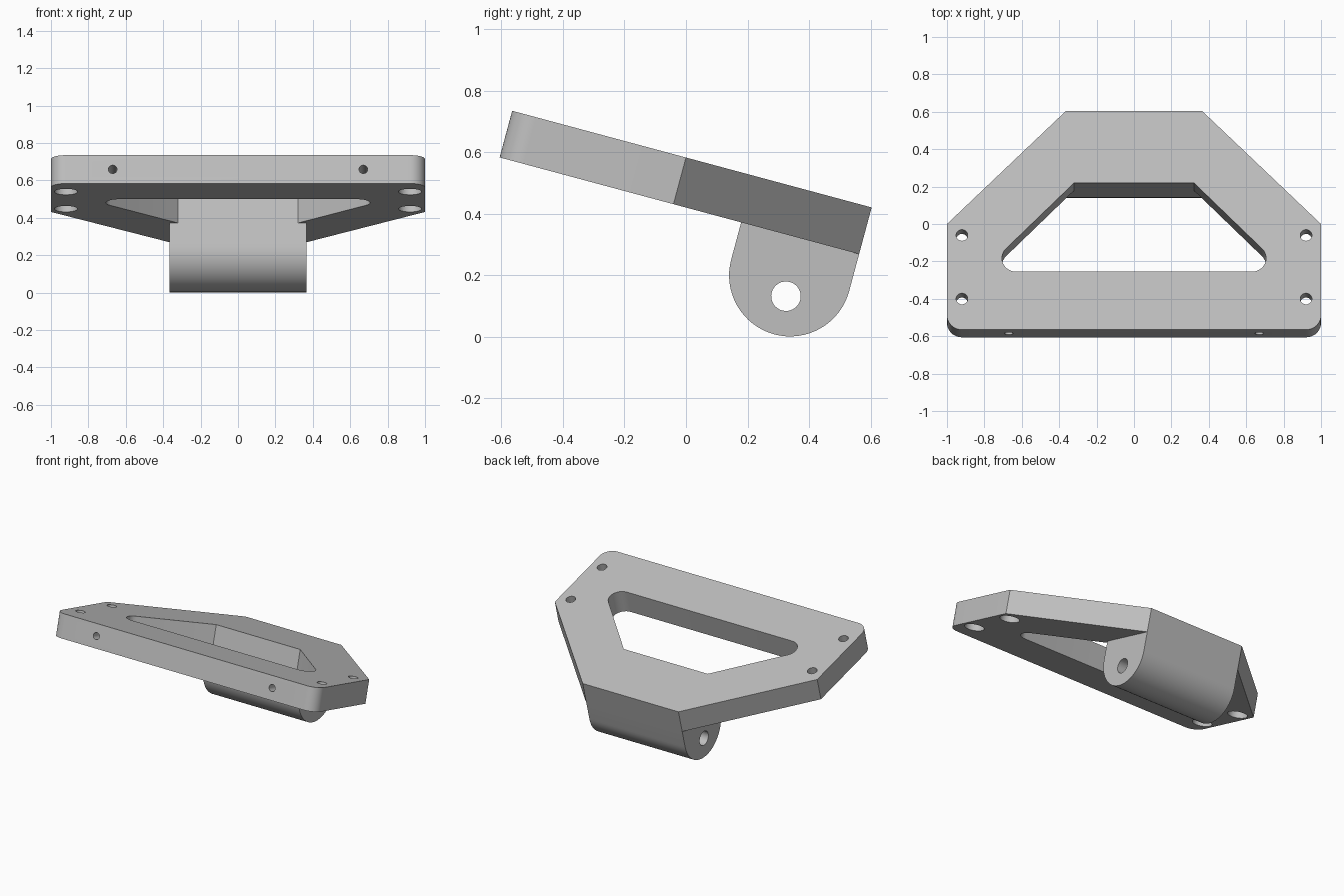
import bpy, bmesh
from math import radians, cos, sin
from mathutils import Matrix, Vector

if "Cube" in bpy.data.objects:
    bpy.data.objects.remove(bpy.data.objects["Cube"], do_unlink=True)

THICK = 0.157
# Plate frame: y runs back along the plate, z is its normal, origin on the top front edge
TILT = Matrix.Translation((0, -0.565, 0.735)) @ Matrix.Rotation(radians(-15.05), 4, "X")

grey = bpy.data.materials.new("light_grey")
grey.use_nodes = True
COLOUR = (0.52, 0.52, 0.52, 1)
grey.diffuse_color = COLOUR
grey.node_tree.nodes["Principled BSDF"].inputs["Base Color"].default_value = COLOUR


def arc(cx, cy, r, start, end, steps=12):
    angles = [radians(start + (end - start) * i / steps) for i in range(steps + 1)]
    return [(cx + r * cos(a), cy + r * sin(a)) for a in angles]


def mirrored(half):
    return half + [(-x, y) for x, y in reversed(half)]


def prism(name, points, direction):
    """Extrude a closed loop of 3D points along a direction."""
    bm = bmesh.new()
    face = bm.faces.new([bm.verts.new(p) for p in points])
    new = bmesh.ops.extrude_face_region(bm, geom=[face])["geom"]
    verts = [v for v in new if isinstance(v, bmesh.types.BMVert)]
    bmesh.ops.translate(bm, verts=verts, vec=Vector(direction))
    bmesh.ops.recalc_face_normals(bm, faces=bm.faces)
    bm.transform(TILT)
    mesh = bpy.data.meshes.new(name)
    bm.to_mesh(mesh)
    bm.free()
    obj = bpy.data.objects.new(name, mesh)
    mesh.materials.append(grey)
    bpy.context.collection.objects.link(obj)
    return obj


def slab(name, outline, bottom, top):
    return prism(name, [(x, y, bottom) for x, y in outline], (0, 0, top - bottom))


def circle(cx, cy, r):
    return arc(cx, cy, r, 0, 360, 32)[:-1]


def cut(target, cutter):
    cutter.hide_render = True
    bpy.context.view_layer.objects.active = target
    mod = target.modifiers.new("cut", "BOOLEAN")
    mod.operation = "DIFFERENCE"
    mod.solver = "EXACT"
    mod.object = cutter
    bpy.ops.object.modifier_apply(modifier=mod.name)
    bpy.data.objects.remove(cutter, do_unlink=True)


# Tilted plate with rounded front corners and chamfered back
outline = mirrored(arc(0.92, 0.08, 0.08, -90, 0) + [(1, 0.585), (0.365, 1.21)])
plate = slab("mounting_plate", outline, -THICK, 0)

# Large central opening
opening = mirrored(arc(0.631, 0.396, 0.075, -90, 45) + [(0.32, 0.813)])
cut(plate, slab("opening_cutter", opening, -0.3, 0.1))

for side in (-1, 1):
    # Bolt holes, counterbored from below
    for y in (0.171, 0.523):
        cut(plate, slab("bolt_cutter", circle(side * 0.92, y, 0.031), -0.3, 0.1))
        cut(plate, slab("bore_cutter", circle(side * 0.92, y, 0.062), -0.3, -0.09))
    # Blind holes in the front edge
    ring = [(x, -0.1, z) for x, z in circle(side * 0.67, -THICK / 2, 0.023)]
    cut(plate, prism("edge_hole_cutter", ring, (0, 0.3, 0)))

# Rounded hinge lug under the back edge, with a pin hole
profile = [(1.21, -THICK), (0.813, -THICK)] + arc(1.0115, -0.282, 0.1985, 180, 360, 32)
lug = prism("hinge_lug", [(-0.365, y, z) for y, z in profile], (0.73, 0, 0))
pin = [(-0.5, y, z) for y, z in circle(1.016, -0.351, 0.048)]
cut(lug, prism("pin_cutter", pin, (1, 0, 0)))

# Smooth the curved walls, keep the edges sharp
for obj in (plate, lug):
    bpy.ops.object.select_all(action="DESELECT")
    obj.select_set(True)
    bpy.context.view_layer.objects.active = obj
    bpy.ops.object.shade_smooth_by_angle(angle=radians(30))
